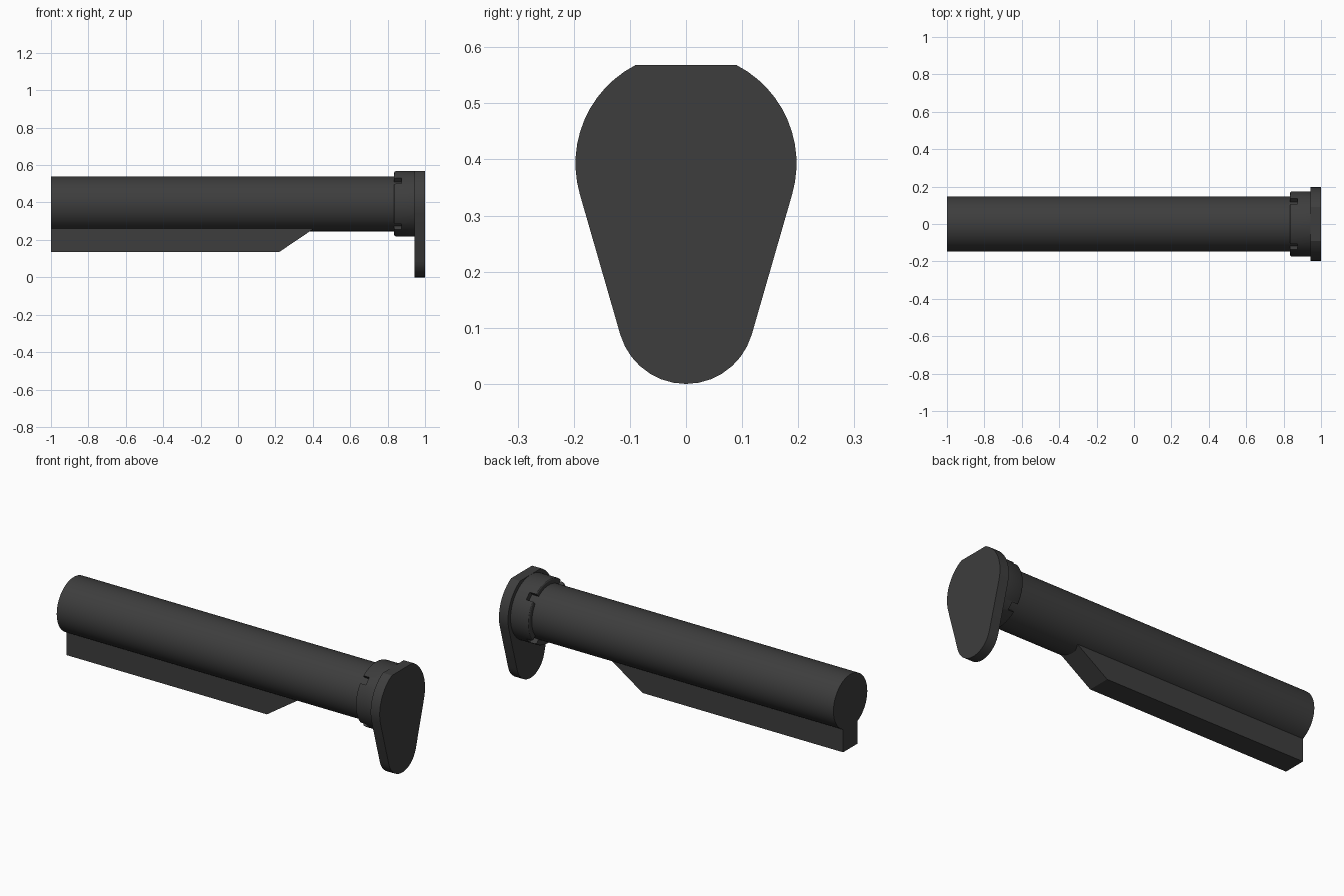
import bpy, bmesh, math
from mathutils import Matrix

if "Cube" in bpy.data.objects:
    bpy.data.objects.remove(bpy.data.objects["Cube"])

AXIS_Z = 0.393

metal = bpy.data.materials.new("dark grey metal")
metal.use_nodes = True
GREY = (0.047, 0.047, 0.047, 1)
metal.diffuse_color = GREY
metal.node_tree.nodes["Principled BSDF"].inputs["Base Color"].default_value = GREY


def finish(name, bm, smooth=True):
    """Turn a bmesh into a named, coloured object."""
    bmesh.ops.recalc_face_normals(bm, faces=bm.faces)
    mesh = bpy.data.meshes.new(name)
    bm.to_mesh(mesh)
    bm.free()
    mesh.materials.append(metal)
    obj = bpy.data.objects.new(name, mesh)
    bpy.context.collection.objects.link(obj)
    if smooth:
        bpy.ops.object.select_all(action='DESELECT')
        obj.select_set(True)
        bpy.context.view_layer.objects.active = obj
        bpy.ops.object.shade_smooth_by_angle(angle=math.radians(30))
    return obj


def prism(name, points, offset, smooth=True):
    """Extrude a flat outline along an offset."""
    bm = bmesh.new()
    face = bm.faces.new([bm.verts.new(p) for p in points])
    new = bmesh.ops.extrude_face_region(bm, geom=[face])["geom"]
    bmesh.ops.translate(bm, vec=offset,
                        verts=[v for v in new if isinstance(v, bmesh.types.BMVert)])
    return finish(name, bm, smooth)


def arc(radius, centre_z, start, end, steps, x):
    """Points of an arc in the YZ plane."""
    angles = [start + (end - start) * i / steps for i in range(steps + 1)]
    return [(x, radius * math.cos(a), centre_z + radius * math.sin(a)) for a in angles]


def lathe(name, profile, segments=64):
    """Spin (x, radius) points round the tube axis and cap both ends."""
    bm = bmesh.new()
    rings = []
    for x, r in profile:
        pts = arc(r, AXIS_Z, 0, math.tau, segments, x)[:-1]
        rings.append([bm.verts.new(p) for p in pts])
    for a, b in zip(rings, rings[1:]):
        for i in range(segments):
            j = (i + 1) % segments
            bm.faces.new((a[i], a[j], b[j], b[i]))
    bm.faces.new(rings[0])
    bm.faces.new(rings[-1])
    return finish(name, bm)


# Long round tube
lathe("tube", [(-1, 0.147), (0.95, 0.147)])

# Rail under the tube, sloped at its end
rail = [(-1, 0.135), (0.22, 0.135), (0.42, 0.27), (0.42, 0.3), (-1, 0.3)]
prism("lower_rail", [(x, -0.063, z) for x, z in rail], (0, 0.126, 0), smooth=False)

# Locking ring with a rounded front edge
nut = lathe("locking_ring", [(0.835, 0.167), (0.838, 0.172), (0.844, 0.175), (0.95, 0.175)])

# Four diagonal notches cut into the ring
bm = bmesh.new()
for k in range(4):
    turn = Matrix.Rotation(math.radians(45 + 90 * k), 4, 'X')
    place = Matrix.Translation((0.84, 0, AXIS_Z)) @ turn @ Matrix.Translation((0, 0, 0.17))
    bmesh.ops.create_cube(bm, size=1, matrix=place @ Matrix.Diagonal((0.07, 0.042, 0.06, 1)))
cutter = finish("notch_cutter", bm, smooth=False)
cutter.hide_render = True
cutter.hide_set(True)
cut = nut.modifiers.new("notches", 'BOOLEAN')
cut.object = cutter
cut.operation = 'DIFFERENCE'
cut.solver = 'EXACT'

# Teardrop end plate with a flat top
BIG, SMALL, SMALL_Z = 0.197, 0.122, 0.122
lean = math.asin((BIG - SMALL) / (AXIS_Z - SMALL_Z))
flat = math.asin((0.568 - AXIS_Z) / BIG)
outline = arc(BIG, AXIS_Z, -lean, flat, 12, 0.945)
outline += arc(BIG, AXIS_Z, math.pi - flat, math.pi + lean, 12, 0.945)
outline += arc(SMALL, SMALL_Z, math.pi + lean, math.tau - lean, 14, 0.945)
prism("end_plate", outline, (0.055, 0, 0))
